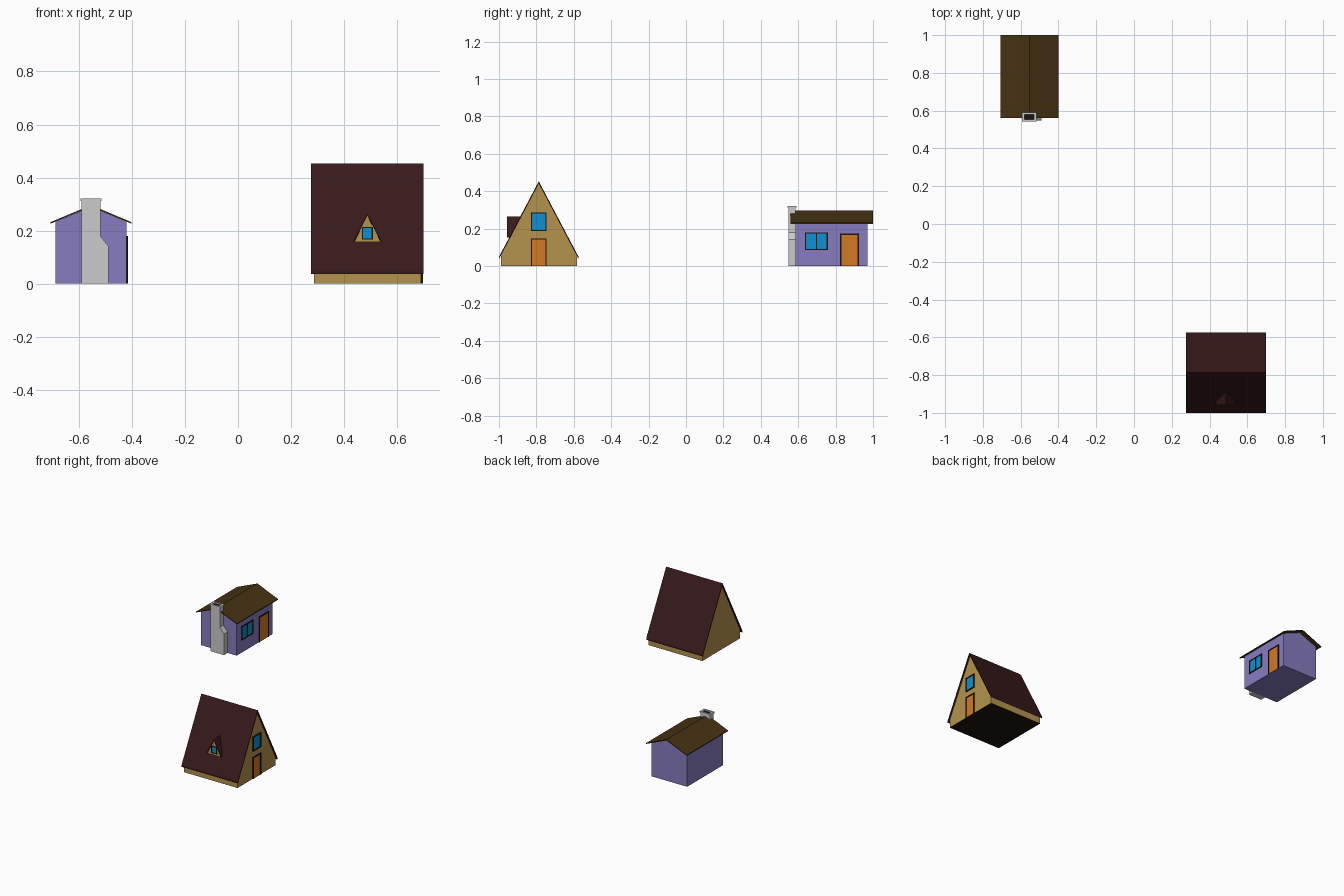
import bpy, bmesh

if "Cube" in bpy.data.objects:
    bpy.data.objects.remove(bpy.data.objects["Cube"])


def material(name, rgb):
    m = bpy.data.materials.new(name)
    lin = [(c / 255 / 12.92) if c < 11 else ((c / 255 + 0.055) / 1.055) ** 2.4 for c in rgb]
    m.diffuse_color = (*lin, 1)
    m.use_nodes = True
    m.node_tree.nodes["Principled BSDF"].inputs["Base Color"].default_value = m.diffuse_color
    return m


TAN = material("tan_wall", (180, 146, 76))
LILAC = material("lilac_wall", (135, 124, 192))
MAROON = material("maroon_roof", (56, 25, 27))
BROWN = material("brown_roof", (70, 50, 18))
ORANGE = material("orange_door", (210, 122, 38))
BLUE = material("blue_glass", (16, 144, 208))
DARK = material("dark_trim", (28, 18, 14))


def prism(name, pts, axis, a, b, mat=None):
    """Extrude a (horizontal, z) profile along x or y; b may depend on z."""
    bm = bmesh.new()
    def place(d, p):
        d = d(p[1]) if callable(d) else d
        return (d, p[0], p[1]) if axis == "x" else (p[0], d, p[1])
    near = [bm.verts.new(place(a, p)) for p in pts]
    far = [bm.verts.new(place(b, p)) for p in pts]
    bm.faces.new(near)
    bm.faces.new(far)
    n = len(pts)
    for i in range(n):
        j = (i + 1) % n
        bm.faces.new((near[i], near[j], far[j], far[i]))
    bmesh.ops.recalc_face_normals(bm, faces=bm.faces)
    mesh = bpy.data.meshes.new(name)
    bm.to_mesh(mesh)
    bm.free()
    if mat:
        mesh.materials.append(mat)
    ob = bpy.data.objects.new(name, mesh)
    bpy.context.collection.objects.link(ob)
    return ob


def rect(u0, u1, z0, z1):
    return [(u0, z0), (u1, z0), (u1, z1), (u0, z1)]


def gable(name, c, half, eave, apex, axis, a, b, mat, base=0.0):
    pts = [(c - half, base), (c + half, base)]
    if eave > base:
        pts.append((c + half, eave))
    pts.append((c, apex))
    if eave > base:
        pts.append((c - half, eave))
    return prism(name, pts, axis, a, b, mat)


def roof(name, c, half, eave, apex, t, axis, a, b, mat):
    pts = [(c - half, eave), (c, apex), (c + half, eave),
           (c + half, eave - t), (c, apex - t), (c - half, eave - t)]
    return prism(name, pts, axis, a, b, mat)


def opening(name, axis, wall, out, u0, u1, z0, z1, mat, w=0.006, bars=(), sill=True):
    """Panel with a protruding dark frame; bars are extra mullion centres."""
    prism(name, rect(u0 + w, u1 - w, z0 + w * sill, z1 - w), axis, wall, wall + out * 0.4, mat)
    parts = [(u0, u0 + w, z0, z1), (u1 - w, u1, z0, z1), (u0 + w, u1 - w, z1 - w, z1)]
    if sill:
        parts.append((u0 + w, u1 - w, z0, z0 + w))
    parts += [(m - w / 2, m + w / 2, z0 + w, z1 - w) for m in bars]
    for i, p in enumerate(parts):
        prism(f"{name}_frame_{i}", rect(*p), axis, wall, wall + out, DARK)


# A-frame cabin
CY, HALF, EAVE, APEX, T = -0.787, 0.213, 0.049, 0.453, 0.012
SLOPE = (APEX - EAVE) / HALF
gable("cabin_walls", CY, 0.203, APEX - T - 0.203 * SLOPE, APEX - T, "x", 0.286, 0.69, TAN, base=0.001)
prism("cabin_floor", rect(CY - 0.203, CY + 0.203, 0, 0.001), "x", 0.286, 0.69, DARK)
roof("cabin_roof", CY, HALF, EAVE, APEX, T, "x", 0.276, 0.70, MAROON)
opening("cabin_door", "x", 0.69, 0.007, CY - 0.042, CY + 0.042, 0, 0.147, ORANGE, sill=False)
opening("cabin_window", "x", 0.69, 0.007, CY - 0.042, CY + 0.042, 0.188, 0.286, BLUE)

# Dormer, running back until it meets the cabin roof
def meet(z):
    return CY - (APEX - z) / SLOPE

DX = 0.488
gable("dormer_wall", DX, 0.05, 0.157, 0.256, "y", -0.952, meet, TAN, base=0.157)
roof("dormer_roof", DX, 0.053, 0.161, 0.264, 0.008, "y", -0.957, meet, MAROON)
opening("dormer_window", "y", -0.952, -0.004, DX - 0.02, DX + 0.02, 0.166, 0.214, BLUE, w=0.004)

# Cottage
CX = -0.554
gable("cottage_walls", CX, 0.134, 0.234, 0.289, "y", 0.586, 0.97, LILAC)
roof("cottage_roof", CX, 0.153, 0.232, 0.296, 0.006, "y", 0.56, 1.0, BROWN)
opening("cottage_door", "x", CX + 0.134, 0.005, 0.824, 0.924, 0, 0.173, ORANGE, w=0.007, sill=False)
opening("cottage_window", "x", CX + 0.134, 0.005, 0.636, 0.758, 0.085, 0.179, BLUE, bars=(0.697,))

# Chimney with stepped shoulder and hollow cap
prism("chimney", [(-0.59, 0), (-0.489, 0), (-0.489, 0.142), (-0.519, 0.18),
                  (-0.519, 0.312), (-0.59, 0.312)], "y", 0.547, 0.586)
for i, (x0, x1, y0, y1) in enumerate([(-0.594, -0.58, 0.543, 0.59), (-0.529, -0.515, 0.543, 0.59),
                                      (-0.58, -0.529, 0.543, 0.553), (-0.58, -0.529, 0.58, 0.59)]):
    prism(f"chimney_cap_{i}", rect(x0, x1, 0.312, 0.322), "y", y0, y1)
prism("chimney_flue", rect(-0.58, -0.529, 0.312, 0.314), "y", 0.553, 0.58, DARK)
